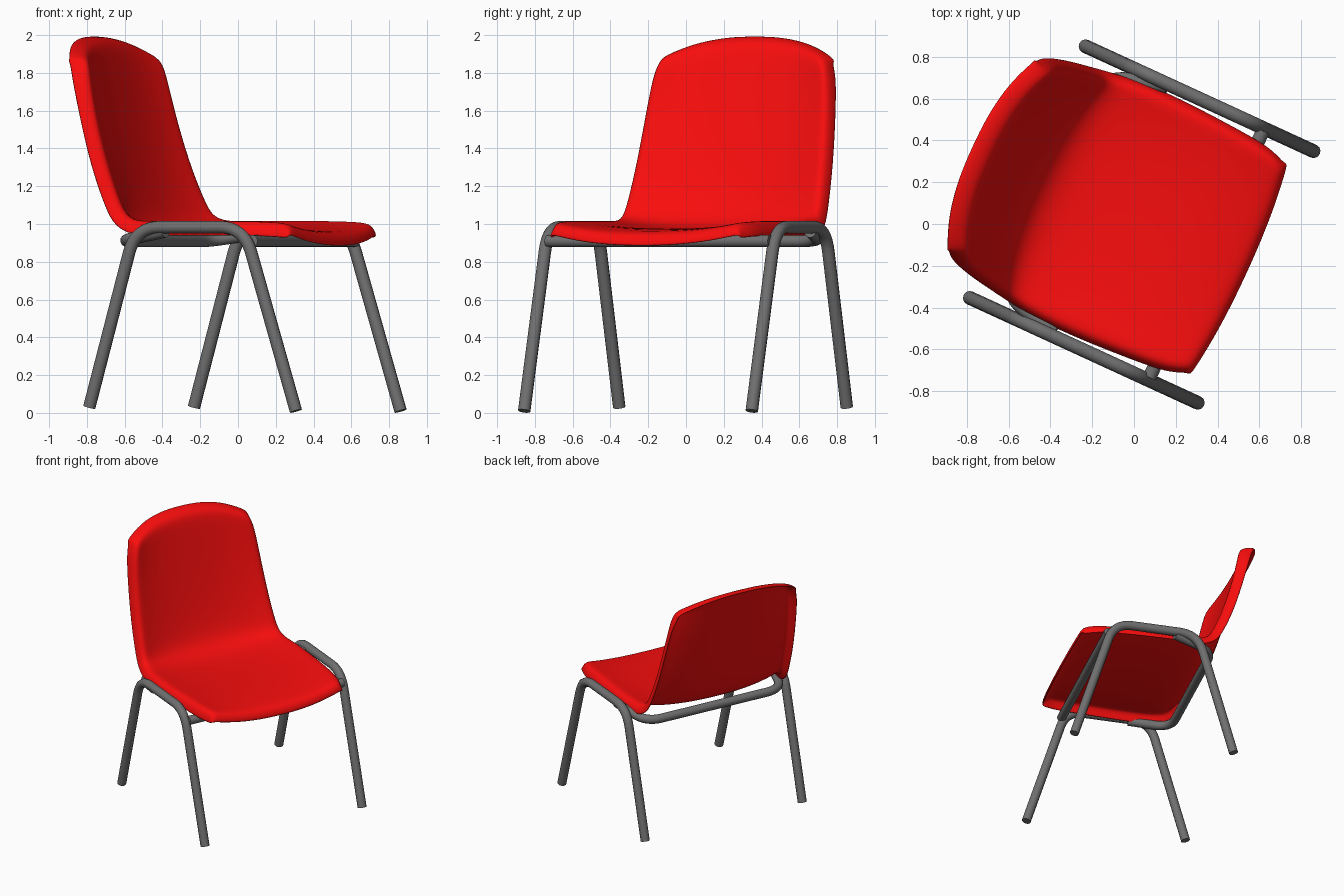
import bpy, bmesh, math
from mathutils import Vector, Matrix

if "Cube" in bpy.data.objects:
    bpy.data.objects.remove(bpy.data.objects["Cube"])

# Built in the chair's own frame (x forward, y sideways), then turned to face its final way
PLACE = Matrix.Translation((0.005, 0.012, 0)) @ Matrix.Rotation(math.radians(-24.7), 4, 'Z')


def colour(name, rgb):
    mat = bpy.data.materials.new(name)
    mat.diffuse_color = (*rgb, 1)
    mat.use_nodes = True
    mat.node_tree.nodes["Principled BSDF"].inputs["Base Color"].default_value = mat.diffuse_color
    return mat


red = colour("red_plastic", (0.95, 0.004, 0.004))
steel = colour("dark_grey_steel", (0.16, 0.16, 0.16))


def fillet_path(corners, cut):
    """Polyline with every inner corner rounded."""
    pts = [Vector(c) for c in corners]
    out = [pts[0]]
    for a, b, c in zip(pts, pts[1:], pts[2:]):
        p = b + (a - b).normalized() * cut
        q = b + (c - b).normalized() * cut
        for k in range(9):
            t = k / 8
            out.append(p * (1 - t) ** 2 + b * 2 * t * (1 - t) + q * t * t)
    return out + [pts[-1]]


def tube(name, corners, cut=0.12, radius=0.033):
    path = fillet_path(corners, cut)
    cu = bpy.data.curves.new(name, 'CURVE')
    cu.dimensions = '3D'
    cu.bevel_depth = radius
    cu.bevel_resolution = 4
    cu.use_fill_caps = True
    cu.materials.append(steel)
    sp = cu.splines.new('POLY')
    sp.points.add(len(path) - 1)
    for p, co in zip(sp.points, path):
        p.co = (*co, 1)
    ob = bpy.data.objects.new(name, cu)
    bpy.context.collection.objects.link(ob)
    ob.matrix_world = PLACE
    bpy.ops.object.select_all(action='DESELECT')
    ob.select_set(True)
    bpy.context.view_layer.objects.active = ob
    bpy.ops.object.convert(target='MESH')
    bpy.ops.object.shade_smooth_by_angle(angle=math.radians(40))


# Side leg frames: an arch on each side
for side, label in ((-1, "right"), (1, "left")):
    y = 0.663 * side
    tube(label + "_leg_frame", [(-0.567, y, 0.03), (-0.297, y, 0.983),
                                (0.335, y, 0.983), (0.637, y, 0.01)], 0.14)

# Bars beneath the seat: straight at the front, bent round the back
tube("front_cross_bar", [(0.375, -0.65, 0.91), (0.375, 0.65, 0.91)])
tube("rear_cross_bar", [(-0.13, -0.65, 0.96), (-0.43, -0.575, 0.91),
                        (-0.43, 0.575, 0.91), (-0.13, 0.65, 0.96)], 0.13)

# Seat shell stations, front to top: centre x, z, rim x, z, half width
stations = [
    (0.575, 0.95, 0.535, 1.01, 0.53),
    (0.50, 0.965, 0.45, 1.02, 0.57),
    (0.28, 0.977, 0.26, 1.025, 0.585),
    (0.00, 0.97, 0.00, 1.025, 0.60),
    (-0.25, 0.965, -0.22, 1.025, 0.60),
    (-0.40, 0.975, -0.335, 1.025, 0.585),
    (-0.49, 1.03, -0.395, 1.05, 0.57),
    (-0.545, 1.14, -0.435, 1.12, 0.56),
    (-0.61, 1.36, -0.525, 1.34, 0.545),
    (-0.68, 1.66, -0.60, 1.61, 0.525),
    (-0.73, 1.89, -0.635, 1.80, 0.505),
    (-0.755, 1.98, -0.66, 1.875, 0.475),
]
steps = [-1, -0.88, -0.65, -0.33, 0, 0.33, 0.65, 0.88, 1]
n = len(stations)
rows = []
for i, (cx, cz, rx, rz, w) in enumerate(stations):
    row = []
    for s in steps:
        k = abs(s) ** (3.0 if i > 8 else 2.6)
        row.append(Vector((cx + (rx - cx) * k, w * s, cz + (rz - cz) * k)))
    rows.append(row)

# Lip folded away from the sitter, all the way round
lip_rows = []
for i, row in enumerate(rows):
    a, b = stations[max(i - 1, 0)], stations[min(i + 1, n - 1)]
    t = Vector((b[2] - a[2], 0, b[3] - a[3])).normalized()
    away = Vector((-t.z, 0, t.x)) * (0.085 if i < n - 2 else 0.10)
    lip = [row[0] + away - Vector((0, 0.03, 0)), row[-1] + away + Vector((0, 0.03, 0))]
    lip_rows.append([lip[0]] + row + [lip[1]])
front, top = [], []
for s, p, q in zip(steps, rows[0], rows[-1]):
    side = 0.02 * s ** 5
    front.append(p + Vector((0.02, side, -0.065)))
    top.append(q + Vector((-0.105, side, 0.02 - 0.01 * s * s)))
for edge, src in ((front, lip_rows[0]), (top, lip_rows[-1])):
    ends = [(edge[e] + src[e]) / 2 + Vector((0, 0.008 * (-1 if e == 0 else 1), 0))
            for e in (0, -1)]
    edge.insert(0, ends[0])
    edge.append(ends[1])
grid = [front] + lip_rows + [top]

bm = bmesh.new()
vs = [[bm.verts.new(p) for p in r] for r in grid]
for r0, r1 in zip(vs, vs[1:]):
    for j in range(len(r0) - 1):
        bm.faces.new((r0[j], r0[j + 1], r1[j + 1], r1[j]))
me = bpy.data.meshes.new("seat_shell")
bm.to_mesh(me)
bm.free()
me.materials.append(red)
shell = bpy.data.objects.new("seat_shell", me)
bpy.context.collection.objects.link(shell)
shell.matrix_world = PLACE
for p in me.polygons:
    p.use_smooth = True
solid = shell.modifiers.new("thickness", 'SOLIDIFY')
solid.thickness = 0.018
solid.offset = -1
sub = shell.modifiers.new("smooth", 'SUBSURF')
sub.levels = sub.render_levels = 2
